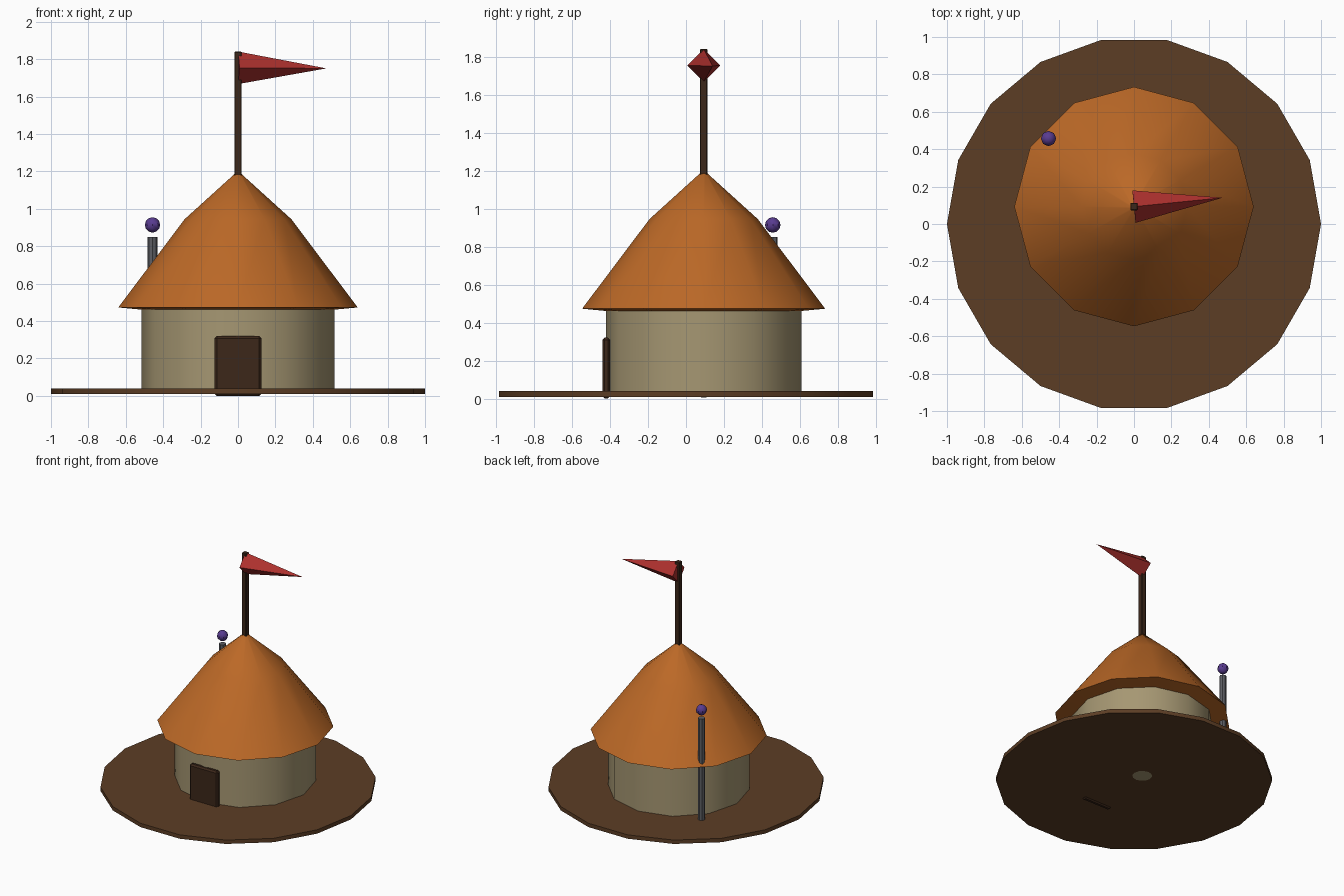
import bpy, bmesh, math
from mathutils import Vector

if "Cube" in bpy.data.objects:
    bpy.data.objects.remove(bpy.data.objects["Cube"])

HUT_Y = 0.093  # hut axis sits a little behind the base centre


def material(name, rgb):
    m = bpy.data.materials.new(name)
    m.diffuse_color = (*rgb, 1)
    m.use_nodes = True
    m.node_tree.nodes["Principled BSDF"].inputs["Base Color"].default_value = m.diffuse_color
    return m


EARTH = material("earth", (0.107, 0.047, 0.018))
PLASTER = material("plaster", (0.38, 0.31, 0.17))
THATCH = material("thatch", (0.50, 0.14, 0.02))
WOOD = material("dark_wood", (0.045, 0.02, 0.01))
RED = material("red_cloth", (0.42, 0.03, 0.027))
IRON = material("iron", (0.11, 0.115, 0.13))
PURPLE = material("purple", (0.10, 0.045, 0.28))


def finish(name, bm, loc, mat, smooth=False):
    bmesh.ops.recalc_face_normals(bm, faces=bm.faces[:])
    me = bpy.data.meshes.new(name)
    bm.to_mesh(me)
    bm.free()
    ob = bpy.data.objects.new(name, me)
    bpy.context.collection.objects.link(ob)
    ob.location = loc
    me.materials.append(mat)
    if smooth:
        me.shade_smooth()
        me.set_sharp_from_angle(angle=math.radians(35))
    return ob


def lathe(name, profile, sides, loc, mat, smooth=True):
    """Revolve (radius, z) points; radius 0 makes a pole point."""
    bm = bmesh.new()
    rings = []
    for r, z in profile:
        if r == 0:
            rings.append([bm.verts.new((0, 0, z))] * sides)
        else:
            rings.append([bm.verts.new((r * math.cos(math.tau * i / sides),
                                        r * math.sin(math.tau * i / sides), z))
                          for i in range(sides)])
    for a, b in zip(rings, rings[1:]):
        for i in range(sides):
            j = (i + 1) % sides
            bm.faces.new(list(dict.fromkeys((a[i], a[j], b[j], b[i]))))
    return finish(name, bm, loc, mat, smooth)


def box(name, size, loc, mat, bevel=0.0):
    bm = bmesh.new()
    bmesh.ops.create_cube(bm, size=1)
    bmesh.ops.scale(bm, vec=size, verts=bm.verts[:])
    if bevel:
        bmesh.ops.bevel(bm, geom=bm.edges[:], offset=bevel, segments=1,
                        affect='EDGES')
    return finish(name, bm, loc, mat)


# Ground disc
lathe("base", [(0, 0.009), (1, 0.009), (1, 0.04), (0, 0.04)], 18,
      (0, 0, 0), EARTH)

# Round wall, its underside just showing through the base
lathe("wall", [(0, 0.006), (0.515, 0.0275), (0.515, 0.47), (0, 0.47)], 12,
      (0, HUT_Y, 0), PLASTER)

# Thatched roof with a shallow underside
lathe("roof", [(0, 0.42), (0.515, 0.461), (0.64, 0.473), (0.285, 0.945),
               (0.018, 1.187), (0, 1.19)], 12, (0, HUT_Y, 0), THATCH)

# Door
box("door", (0.25, 0.042, 0.32), (0, -0.42, 0.16), WOOD, 0.012)

# Flag pole and four-sided pennant
box("flag_pole", (0.04, 0.04, 0.72), (0, HUT_Y, 1.48), WOOD, 0.004)
flag = lathe("flag", [(0, 0), (0.087, 0), (0, 0.475)], 4,
             (0, HUT_Y, 1.754), RED, False)
flag.rotation_euler = Vector((0.47, 0.047, -0.003)).to_track_quat('Z', 'Y').to_euler()

# Lamp post beside the roof with a ball floating above it
lathe("post", [(0, 0.02), (0.026, 0.02), (0.026, 0.85), (0, 0.85)], 8,
      (-0.457, 0.457, 0), IRON)
bm = bmesh.new()
bmesh.ops.create_uvsphere(bm, u_segments=8, v_segments=6, radius=0.041)
finish("post_ball", bm, (-0.457, 0.457, 0.914), PURPLE, True)
